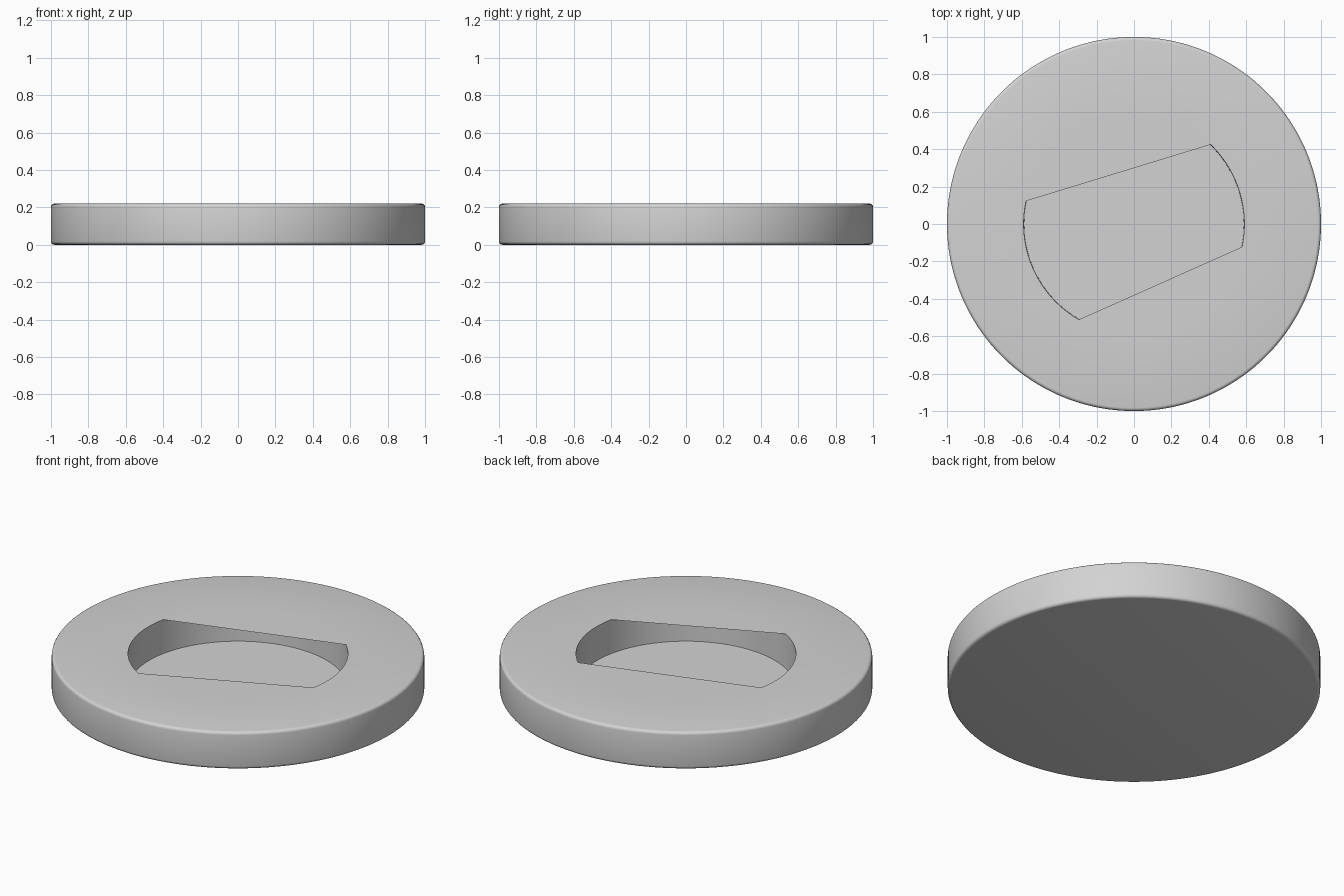
import bpy, bmesh, math

cube = bpy.data.objects.get("Cube")
if cube:
    bpy.data.objects.remove(cube, do_unlink=True)

SIDES = 180            # two degrees per side
HEIGHT = 0.22
ROUND = 0.018          # rounding of the outer edges
STEPS = 4

grey = bpy.data.materials.new("light_grey")
grey.use_nodes = True
colour = (0.65, 0.65, 0.65, 1)
grey.diffuse_color = colour
grey.node_tree.nodes["Principled BSDF"].inputs["Base Color"].default_value = colour


def rounded_corner(z, start):
    """Quarter circle of profile points on the outer edge."""
    pts = []
    for i in range(STEPS + 1):
        a = math.radians(start + 90 * i / STEPS)
        pts.append((1 - ROUND + ROUND * math.cos(a), z + ROUND * math.sin(a)))
    return pts


# Profile from underside, round the outer edge, over the top and down the recess
profile = rounded_corner(ROUND, -90) + rounded_corner(HEIGHT - ROUND, 0)
opening = len(profile)
profile += [(0.59, HEIGHT), (0.587, 0.02)]

bm = bmesh.new()
rings = []
for r, z in profile:
    rings.append([bm.verts.new((r * math.cos(math.tau * i / SIDES),
                                r * math.sin(math.tau * i / SIDES), z))
                  for i in range(SIDES)])

# Rim and recess walls
for low, high in zip(rings, rings[1:]):
    for i in range(SIDES):
        j = (i + 1) % SIDES
        bm.faces.new((low[i], low[j], high[j], high[i]))

# Underside and recess floor
bm.faces.new(rings[0][::-1])
bm.faces.new(rings[-1])

# Two thin lips that close part of the round recess along straight edges
for first, last in ((46, 168), (240, 348)):
    bm.faces.new(rings[opening][first // 2:last // 2 + 1])

mesh = bpy.data.meshes.new("slotted_disc")
bm.to_mesh(mesh)
bm.free()
mesh.materials.append(grey)

disc = bpy.data.objects.new("slotted_disc", mesh)
bpy.context.collection.objects.link(disc)
bpy.ops.object.select_all(action='DESELECT')
disc.select_set(True)
bpy.context.view_layer.objects.active = disc
bpy.ops.object.shade_smooth_by_angle(angle=math.radians(35))
